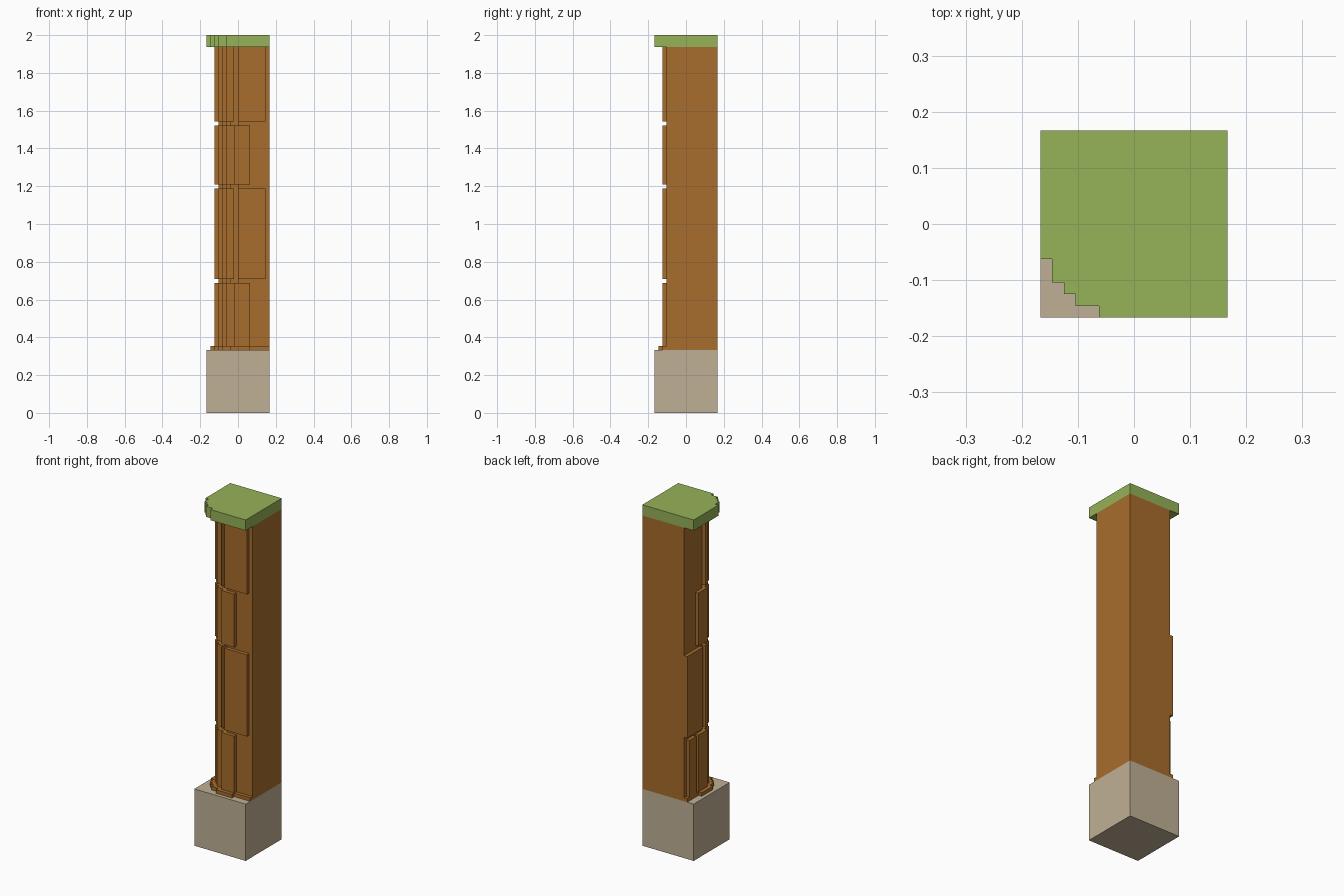
import bpy, bmesh

if "Cube" in bpy.data.objects:
    bpy.data.objects.remove(bpy.data.objects["Cube"], do_unlink=True)

U = 1 / 48  # one block unit


def material(name, rgb):
    lin = [((c / 255 + 0.055) / 1.055) ** 2.4 for c in rgb] + [1]
    m = bpy.data.materials.new(name)
    m.use_nodes = True
    m.diffuse_color = lin
    m.node_tree.nodes["Principled BSDF"].inputs["Base Color"].default_value = lin
    return m


STONE = material("tan_stone", (192, 176, 149))
BARK = material("brown_bark", (167, 109, 44))
LEAF = material("leaf_green", (150, 178, 88))


def prism(name, outline, z0, z1, mat):
    """Extrude a flat outline, given in block units, from z0 to z1."""
    bm = bmesh.new()
    face = bm.faces.new([bm.verts.new((x * U, y * U, z0 * U)) for x, y in outline])
    top = bmesh.ops.extrude_face_region(bm, geom=[face])["geom"]
    bmesh.ops.translate(bm, vec=(0, 0, (z1 - z0) * U),
                        verts=[v for v in top if isinstance(v, bmesh.types.BMVert)])
    bmesh.ops.recalc_face_normals(bm, faces=bm.faces)
    mesh = bpy.data.meshes.new(name)
    bm.to_mesh(mesh)
    bm.free()
    mesh.materials.append(mat)
    ob = bpy.data.objects.new(name, mesh)
    bpy.context.collection.objects.link(ob)
    return ob


def box(name, x0, x1, y0, y1, z0, z1, mat):
    return prism(name, [(x0, y0), (x1, y0), (x1, y1), (x0, y1)], z0, z1, mat)


def steps(inset):
    """Stepped quarter round, moved inwards from the outer corner."""
    half = [(-8, -3), (-7, -3), (-7, -5), (-6, -5), (-6, -6)]
    pts = half + [(y, x) for x, y in reversed(half[:-1])]
    return [(x + inset, y + inset) for x, y in pts]


def quarter(name, inset, z0, z1, mat):
    return prism(name, [(inset - 8, 8)] + steps(inset) + [(8, inset - 8), (8, 8)], z0, z1, mat)


def corner_shell(name, inset, front_end, side_end, z0, z1):
    """Stepped bark layer wrapped round the corner, closed inside the trunk."""
    r = inset - 8
    outline = [(r, side_end)] + steps(inset) + [(front_end, r), (front_end, -3), (-3, side_end)]
    if front_end == r + 5:  # arm ends exactly on the last step
        outline.remove((front_end, r))
    return prism(name, outline, z0, z1, BARK)


# Base, trunk and cap
box("stone_base", -8, 8, -8, 8, 0, 16, STONE)
quarter("trunk_core", 3, 16, 93, BARK)
quarter("leaf_cap", 0, 93, 96, LEAF)

# Low root trim
quarter("root_trim", 2, 16, 17, BARK)
corner_shell("root_trim_outer", 1, 3, 3, 16, 17)

# Bark layers around the corner: front end, side end, bottom, top
rows = [(3, 3, 17, 33), (-1, 0, 34, 57), (3, 3, 58, 73), (-1, 0, 74, 93)]
for i, row in enumerate(rows):
    corner_shell(f"corner_bark_{i + 1}", 2, *row)

# Flat bark plates on the front and side
for i, (z0, z1) in enumerate([(34, 57), (74, 93)]):
    box(f"front_bark_{i + 1}", 0, 7, -6, -4.5, z0, z1, BARK)
box("side_bark_lower", -6, -4.5, 4, 7, 17, 33, BARK)
box("side_bark_upper", -6, -4.5, 1, 8, 34, 57, BARK)
